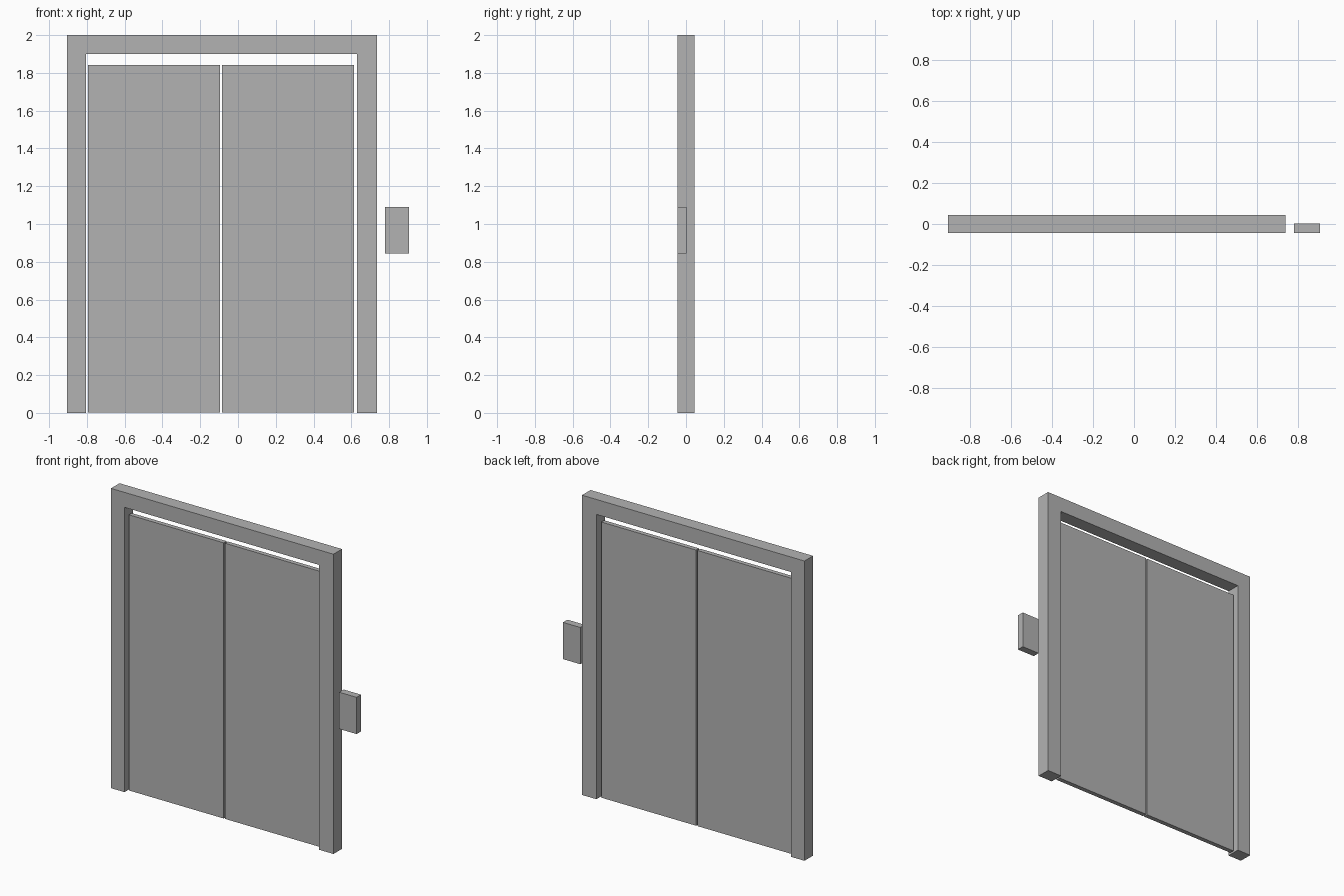
import bpy
import bmesh

cube = bpy.data.objects.get("Cube")
if cube:
    bpy.data.objects.remove(cube, do_unlink=True)

grey = bpy.data.materials.new("plain_grey")
COLOUR = (0.45, 0.45, 0.45, 1)
grey.diffuse_color = COLOUR
grey.use_nodes = True
grey.node_tree.nodes["Principled BSDF"].inputs["Base Color"].default_value = COLOUR


def extrude_profile(name, outline, front, back):
    """Extrude an x-z outline from the front plane to the back plane."""
    bm = bmesh.new()
    face = bm.faces.new([bm.verts.new((x, front, z)) for x, z in outline])
    result = bmesh.ops.extrude_face_region(bm, geom=[face])
    moved = [v for v in result["geom"] if isinstance(v, bmesh.types.BMVert)]
    bmesh.ops.translate(bm, verts=moved, vec=(0, back - front, 0))
    bmesh.ops.recalc_face_normals(bm, faces=bm.faces)
    mesh = bpy.data.meshes.new(name)
    bm.to_mesh(mesh)
    bm.free()
    mesh.materials.append(grey)
    obj = bpy.data.objects.new(name, mesh)
    bpy.context.collection.objects.link(obj)
    return obj


def box(name, x0, x1, z0, z1, front, back):
    return extrude_profile(name, [(x0, z0), (x1, z0), (x1, z1), (x0, z1)], front, back)


# Door frame: two jambs and a lintel in one profile
left, right, top = -0.906, 0.736, 2.0
inner_left, inner_right, inner_top = -0.806, 0.63, 1.9
extrude_profile("door_frame", [
    (left, 0), (inner_left, 0), (inner_left, inner_top), (inner_right, inner_top),
    (inner_right, 0), (right, 0), (right, top), (left, top)], -0.045, 0.045)

# Pair of sliding doors, set back in the opening
centre, gap, width = -0.09, 0.005, 0.7
for name, side in (("right_door", -1), ("left_door", 1)):
    edges = sorted((centre + side * gap, centre + side * (gap + width)))
    box(name, *edges, 0.003, 1.842, -0.015, 0.015)

# Separate call panel beside the frame
box("call_panel", 0.778, 0.906, 0.845, 1.09, -0.044, 0.003)
